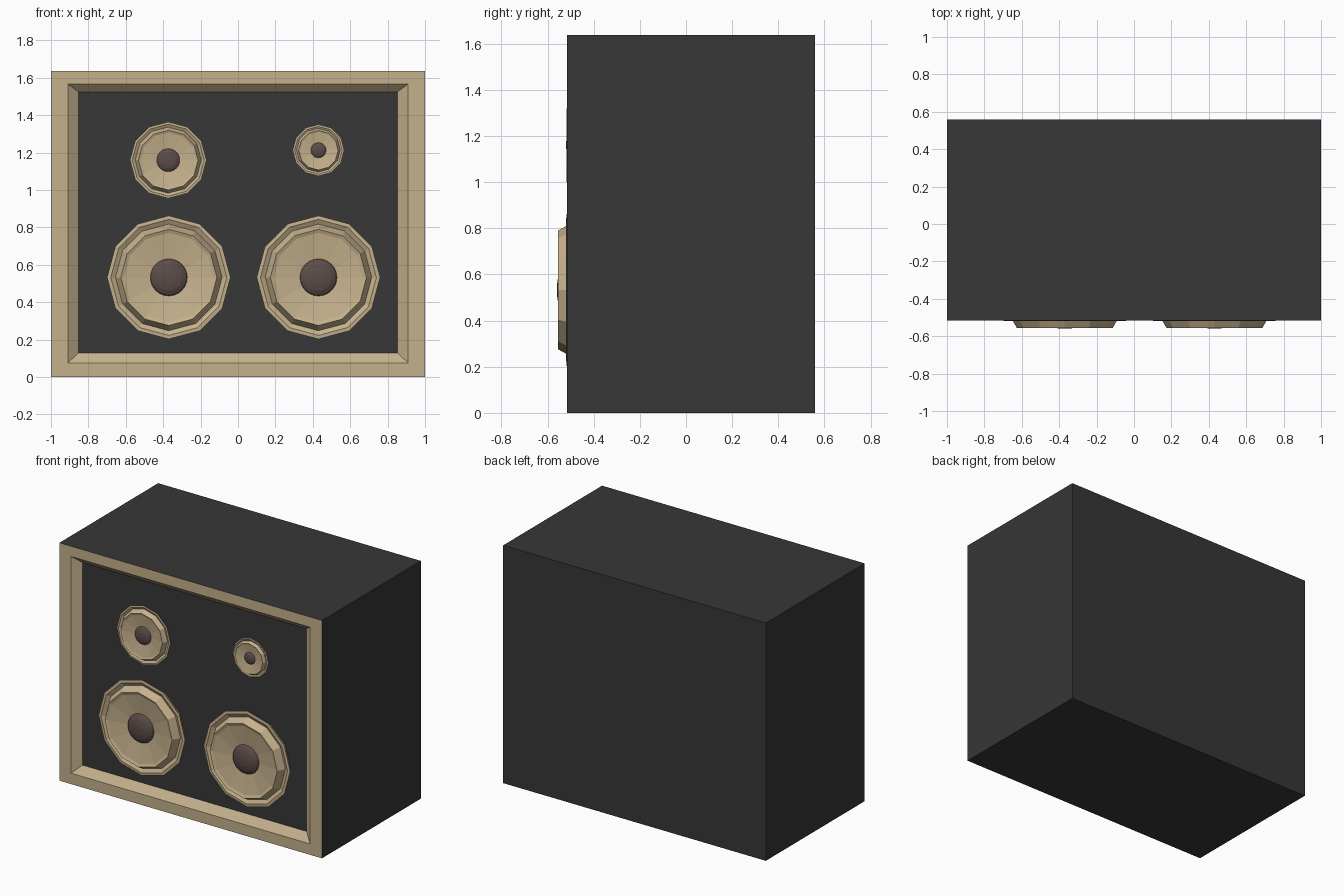
import bpy, bmesh, math

if "Cube" in bpy.data.objects:
    bpy.data.objects.remove(bpy.data.objects["Cube"])


def material(name, rgb):
    m = bpy.data.materials.new(name)
    m.diffuse_color = (*rgb, 1)
    m.use_nodes = True
    m.node_tree.nodes["Principled BSDF"].inputs["Base Color"].default_value = m.diffuse_color
    return m


DARK = material("charcoal", (0.038, 0.038, 0.038))
TAN = material("tan", (0.56, 0.44, 0.265))
BROWN = material("dark_brown", (0.105, 0.074, 0.068))

FRONT, BACK, PANEL, TOP = -0.515, 0.56, -0.473, 1.637


def finish(name, bm, mats):
    bmesh.ops.recalc_face_normals(bm, faces=bm.faces)
    me = bpy.data.meshes.new(name)
    bm.to_mesh(me)
    bm.free()
    for m in mats:
        me.materials.append(m)
    ob = bpy.data.objects.new(name, me)
    bpy.context.collection.objects.link(ob)
    return ob


# Cabinet: nested rectangles from the back, over the rim, down the bevel to the panel
def cabinet():
    bm = bmesh.new()
    loops = [(1, 0, TOP, BACK), (1, 0, TOP, FRONT),
             (0.91, 0.075, 1.567, FRONT), (0.853, 0.13, 1.525, PANEL)]
    rings = [[bm.verts.new(p) for p in
              ((-x, y, z0), (x, y, z0), (x, y, z1), (-x, y, z1))]
             for x, z0, z1, y in loops]
    bm.faces.new(rings[0])
    bm.faces.new(rings[-1])
    for k in range(3):
        for i in range(4):
            j = (i + 1) % 4
            f = bm.faces.new((rings[k][i], rings[k][j], rings[k + 1][j], rings[k + 1][i]))
            f.material_index = 1 if k > 0 else 0   # rim and bevel are tan
    finish("cabinet", bm, [DARK, TAN])


# Turned part facing the front; profile is (radius, distance forward)
def lathe(name, profile, sides, cx, cz, scale, mat):
    bm = bmesh.new()
    rings = []
    for r, d in profile:
        y = -0.455 - d * scale
        if d < 0:
            y = PANEL + 0.01 
        if r == 0:
            rings.append([bm.verts.new((cx, y, cz))] * sides)
        else:
            rings.append([bm.verts.new((cx + r * scale * math.cos(2 * math.pi * i / sides), y,
                                        cz + r * scale * math.sin(2 * math.pi * i / sides)))
                          for i in range(sides)])
    for a, b in zip(rings, rings[1:]):
        for i in range(sides):
            j = (i + 1) % sides
            corners = list(dict.fromkeys((a[i], a[j], b[j], b[i])))
            bm.faces.new(corners)
    return finish(name, bm, [mat])


# Surround: flange, groove, raised ring and shallow cone
SURROUND = [(0, -1), (0.295, -1), (0.33, 0.062), (0.31, 0.064), (0.285, 0.05),
            (0.257, 0.1), (0.238, 0.092), (0.09, 0.07), (0, 0.068)]
# Dust cap: shallow dome
CAP = [(0.1 * math.cos(a), 0.07 + 0.035 * math.sin(a))
       for a in (math.pi / 2 * k / 4 for k in range(4))] + [(0, 0.105)]

cabinet()
for name, x, z, s in (("left_woofer", -0.37, 0.533, 1), ("right_woofer", 0.43, 0.533, 1),
                      ("midrange", -0.373, 1.16, 0.62), ("tweeter", 0.43, 1.213, 0.41)):
    lathe(name + "_cone", SURROUND, 12, x, z, s, TAN)
    lathe(name + "_cap", CAP, 24, x, z, s, BROWN)
